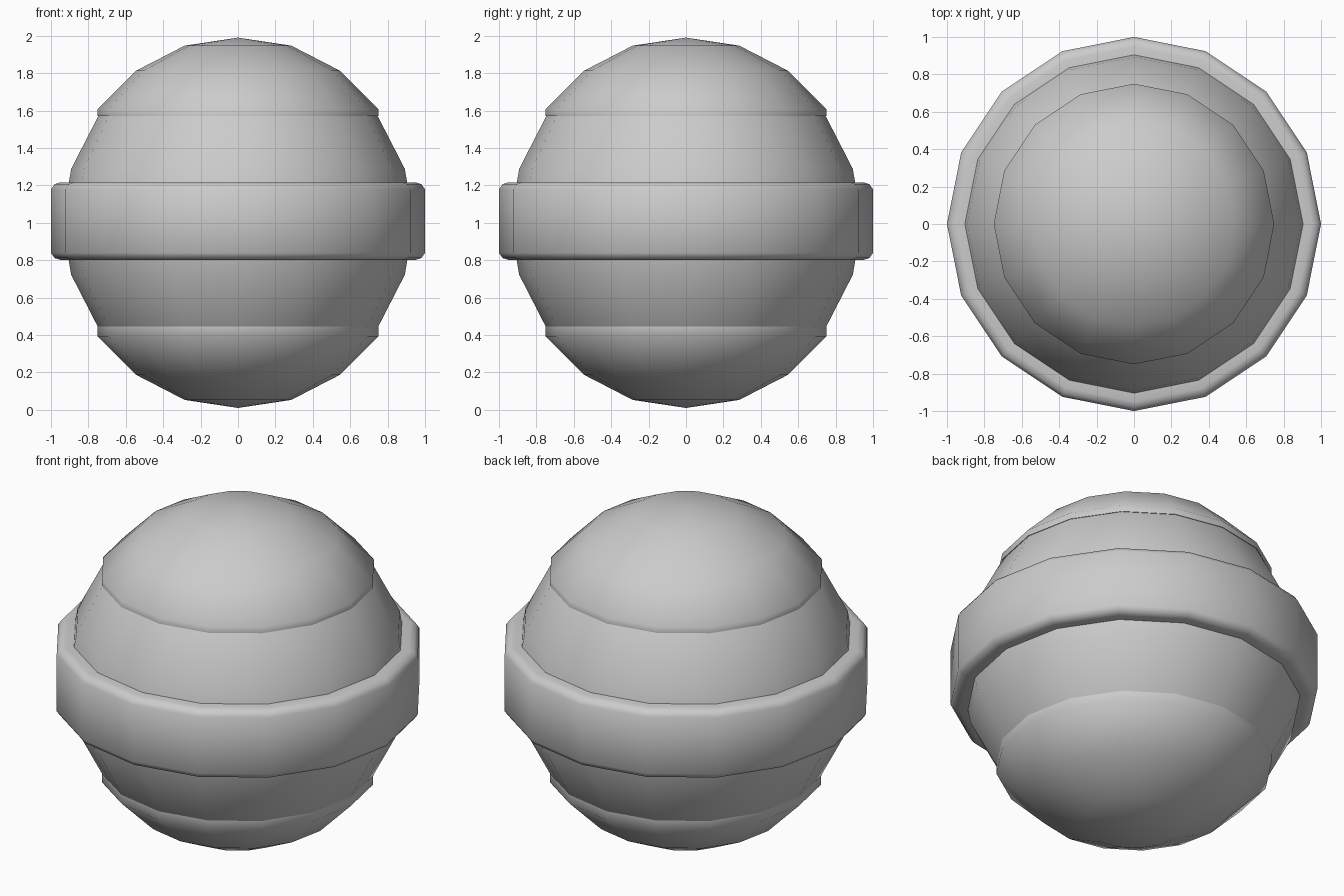
import bpy
import bmesh
import math

if "Cube" in bpy.data.objects:
    bpy.data.objects.remove(bpy.data.objects["Cube"], do_unlink=True)

SIDES = 16

grey = bpy.data.materials.new("plain_grey")
grey.use_nodes = True
colour = (0.6, 0.6, 0.6, 1)
grey.diffuse_color = colour
grey.node_tree.nodes["Principled BSDF"].inputs["Base Color"].default_value = colour


def lathe(name, profile, closed=False, smooth_angle=60):
    """Spin an (r, z) profile about the vertical axis."""
    bm = bmesh.new()
    verts = [bm.verts.new((r, 0, z)) for r, z in profile]
    pairs = list(zip(verts, verts[1:]))
    if closed:
        pairs.append((verts[-1], verts[0]))
    edges = [bm.edges.new(p) for p in pairs]
    bmesh.ops.spin(bm, geom=verts + edges, cent=(0, 0, 0), axis=(0, 0, 1),
                   angle=math.tau, steps=SIDES, use_duplicate=False)
    bmesh.ops.remove_doubles(bm, verts=bm.verts, dist=0.0005)
    bmesh.ops.recalc_face_normals(bm, faces=bm.faces)
    mesh = bpy.data.meshes.new(name)
    bm.to_mesh(mesh)
    bm.free()
    obj = bpy.data.objects.new(name, mesh)
    bpy.context.collection.objects.link(obj)
    mesh.materials.append(grey)
    bpy.ops.object.select_all(action="DESELECT")
    obj.select_set(True)
    bpy.context.view_layer.objects.active = obj
    bpy.ops.object.shade_smooth_by_angle(angle=math.radians(smooth_angle))
    return obj


# Core ball, mostly covered by the caps and the belt
half = [(0, 0.94), (0.36, 0.865), (0.665, 0.665), (0.75, 0.56), (0.892, 0.283), (0.94, 0)]
core = [(r, 1.005 + z) for r, z in half]
core += [(r, 1.005 - z) for r, z in reversed(half[:-1])]
lathe("core_ball", core)

# Domed caps with a short upright rim
dome = [(0, 0.99), (0.285, 0.947), (0.545, 0.813), (0.75, 0.607)]
for name, side, rim in (("top_cap", 1, 1.57), ("bottom_cap", -1, 0.455)):
    profile = [(r, 1 + side * z) for r, z in dome]
    lathe(name, profile + [(0.75, rim), (0.70, rim)])

# Belt with rounded rims
upper = [(0.88, 0.207), (0.95, 0.207), (0.98, 0.198), (1.0, 0.17)]
belt = [(r, 1.009 + z) for r, z in upper]
belt += [(r, 1.009 - z) for r, z in reversed(upper)]
lathe("belt", belt, closed=True)
